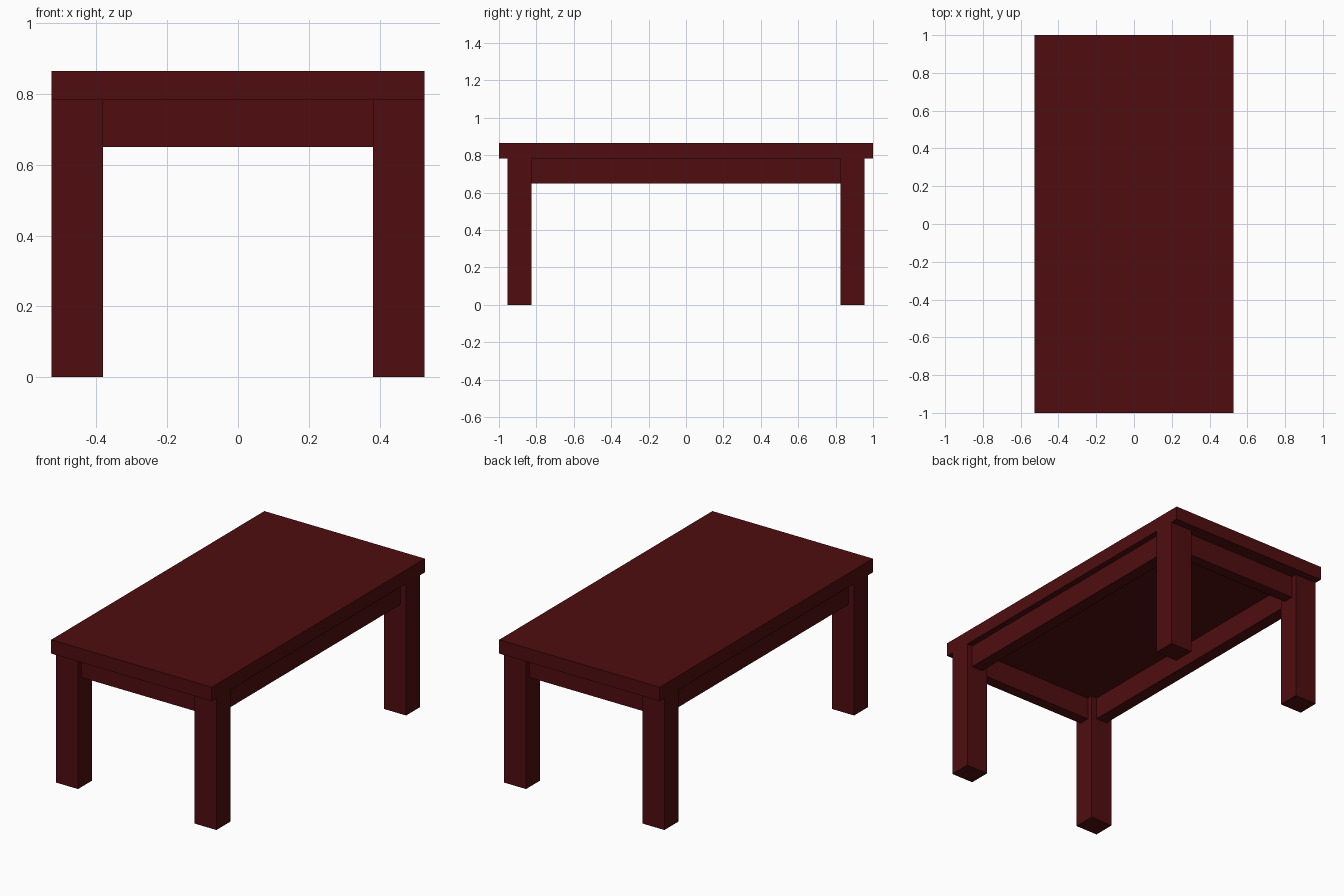
import bpy

if "Cube" in bpy.data.objects:
    bpy.data.objects.remove(bpy.data.objects["Cube"])

wood = bpy.data.materials.new("dark_red_wood")
wood.diffuse_color = (0.08, 0.004, 0.005, 1)
wood.use_nodes = True
wood.node_tree.nodes["Principled BSDF"].inputs["Base Color"].default_value = wood.diffuse_color


def box(name, x, y, z):
    """Box from (min, max) ranges on each axis."""
    ranges = (x, y, z)
    bpy.ops.mesh.primitive_cube_add(size=1, location=[(a + b) / 2 for a, b in ranges])
    ob = bpy.context.object
    ob.name = name
    ob.scale = [b - a for a, b in ranges]
    bpy.ops.object.transform_apply(location=False, rotation=False, scale=True)
    ob.data.materials.append(wood)
    return ob


def span(a, b, sign):
    return tuple(sorted((a * sign, b * sign)))


HALF_X, HALF_Y = 0.527, 1.0
TOP_Z, UNDER_Z, APRON_Z = 0.865, 0.783, 0.65
LEG_X = (0.382, 0.527)
LEG_Y = (0.825, 0.955)
APRON_X = (0.418, 0.491)
APRON_Y = (0.857, 0.922)

# Table top
box("table_top", (-HALF_X, HALF_X), (-HALF_Y, HALF_Y), (UNDER_Z, TOP_Z))

# Four legs
for sy, end in ((-1, "front"), (1, "back")):
    for sx, side in ((-1, "left"), (1, "right")):
        box(f"{end}_{side}_leg", span(*LEG_X, sx), span(*LEG_Y, sy), (0, UNDER_Z))

# Aprons between the legs, set in from the leg faces
for sy, end in ((-1, "front"), (1, "back")):
    box(f"{end}_apron", (-LEG_X[0], LEG_X[0]), span(*APRON_Y, sy), (APRON_Z, UNDER_Z))
for sx, side in ((-1, "left"), (1, "right")):
    box(f"{side}_apron", span(*APRON_X, sx), (-LEG_Y[0], LEG_Y[0]), (APRON_Z, UNDER_Z))
